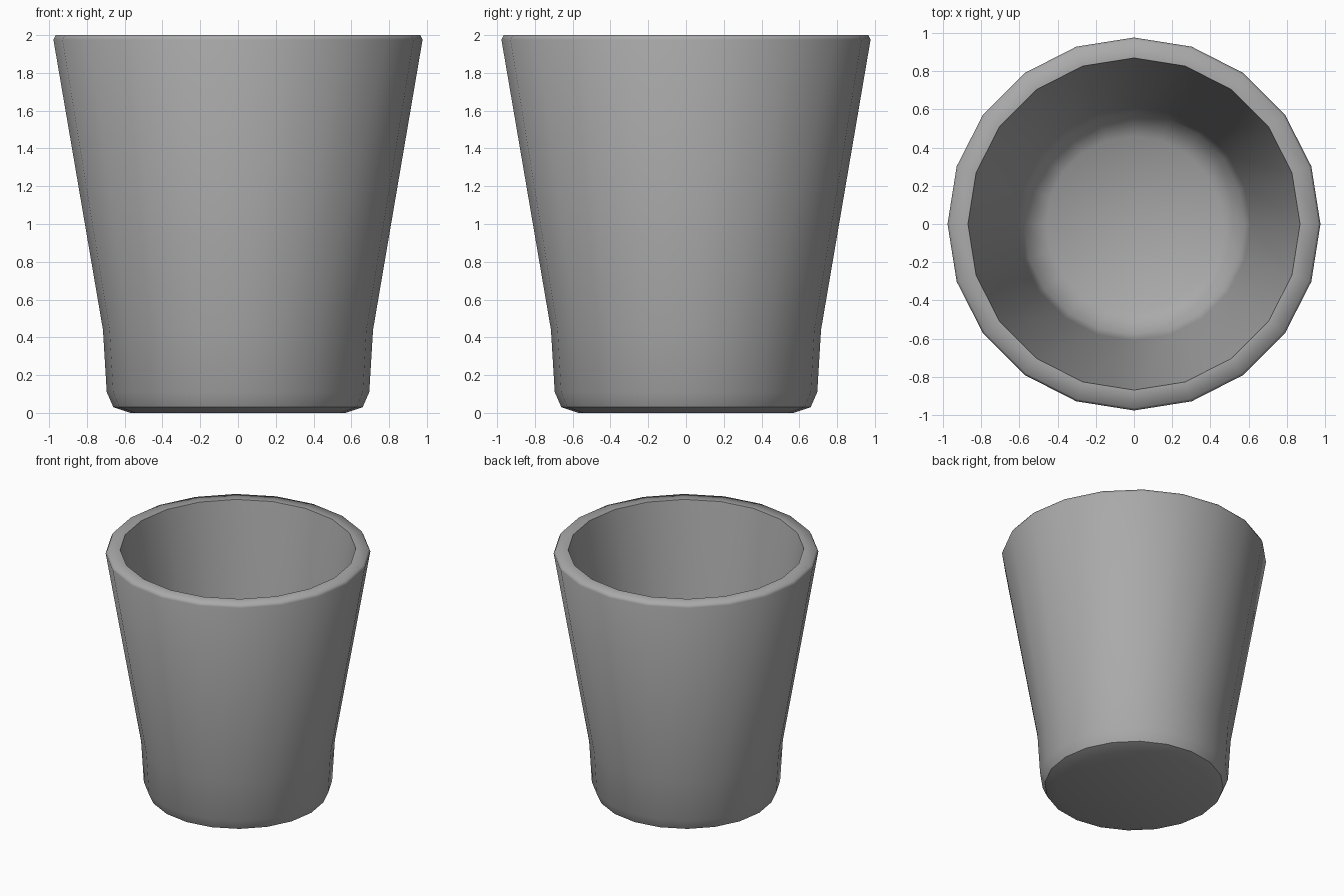
import bpy, bmesh
from math import cos, sin, pi

default = bpy.data.objects.get("Cube")
if default:
    bpy.data.objects.remove(default)

SIDES = 20

# Cup colour
grey = bpy.data.materials.new("plain_grey")
grey.use_nodes = True
grey.diffuse_color = (0.4, 0.4, 0.4, 1)
grey.node_tree.nodes["Principled BSDF"].inputs["Base Color"].default_value = (0.4, 0.4, 0.4, 1)

# Profile from the underside, up the outer wall, over the rim and down inside
profile = [(0.57, 0), (0.66, 0.03), (0.695, 0.11), (0.715, 0.44),
           (0.977, 1.975), (0.965, 2), (0.87, 2),
           (0.61, 0.46), (0.58, 0.2), (0.46, 0.12)]
sharp_rings = (1, 6)

# Cup body, lathed around the z axis
bm = bmesh.new()
rings = [[bm.verts.new((r * cos(2 * pi * i / SIDES), r * sin(2 * pi * i / SIDES), z))
          for i in range(SIDES)] for r, z in profile]
for low, high in zip(rings, rings[1:]):
    for i in range(SIDES):
        j = (i + 1) % SIDES
        bm.faces.new((low[i], low[j], high[j], high[i]))

# Underside and inner floor
bm.faces.new(rings[0][::-1])
centre = bm.verts.new((0, 0, 0.1))
floor = rings[-1]
for i in range(SIDES):
    bm.faces.new((floor[i], floor[(i + 1) % SIDES], centre))

# Smooth walls with a crisp base edge and inner lip
for face in bm.faces:
    face.smooth = True
for k in sharp_rings:
    ring = rings[k]
    for i in range(SIDES):
        bm.edges.get((ring[i], ring[(i + 1) % SIDES])).smooth = False

mesh = bpy.data.meshes.new("cup")
bm.to_mesh(mesh)
bm.free()
mesh.materials.append(grey)
cup = bpy.data.objects.new("cup", mesh)
bpy.context.scene.collection.objects.link(cup)
